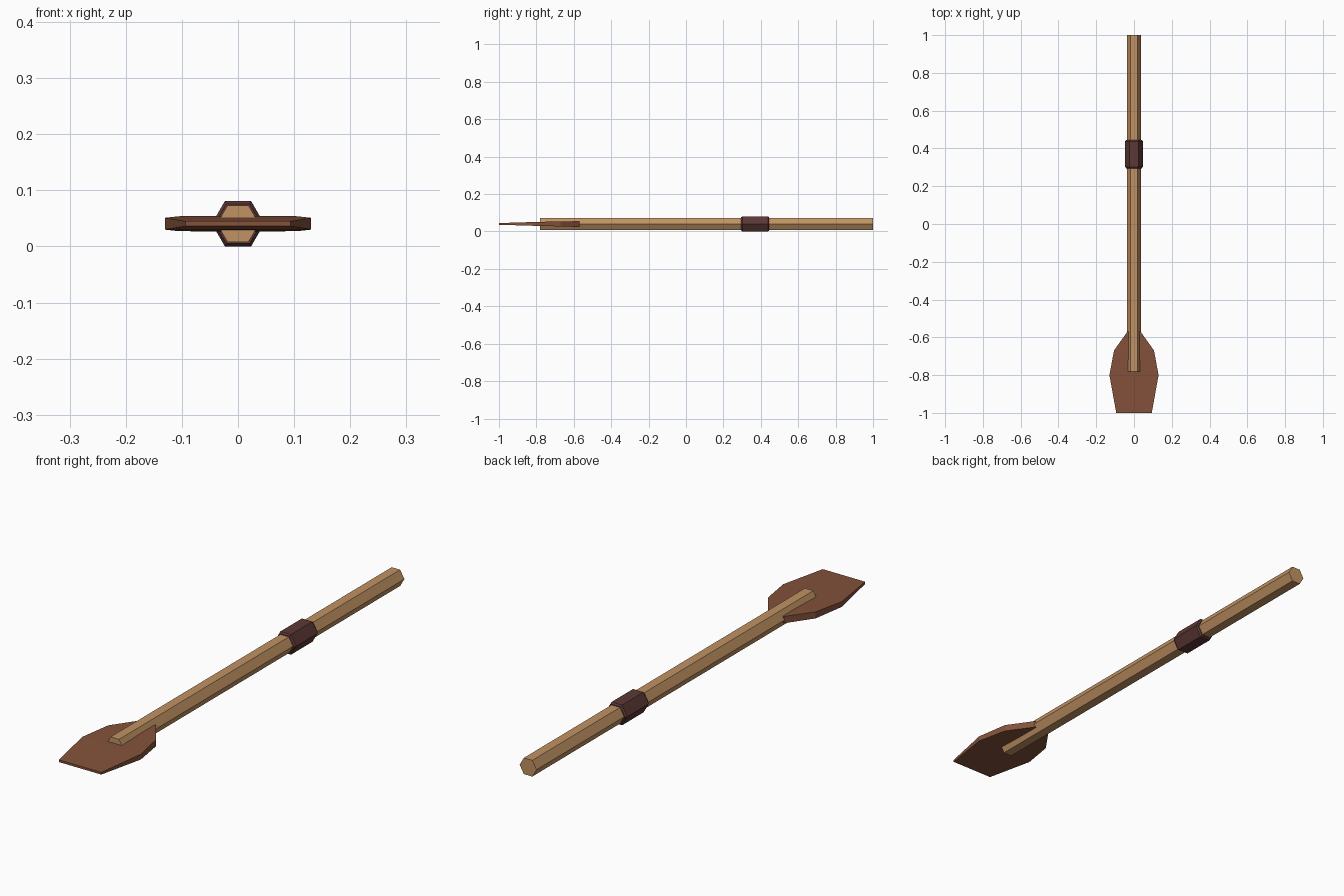
import bpy
import bmesh
import math

if "Cube" in bpy.data.objects:
    bpy.data.objects.remove(bpy.data.objects["Cube"])

ZC = 0.0405  # height of the paddle's long axis


def material(name, rgb):
    m = bpy.data.materials.new(name)
    m.diffuse_color = (*rgb, 1)
    m.use_nodes = True
    m.node_tree.nodes["Principled BSDF"].inputs["Base Color"].default_value = m.diffuse_color
    return m


wood = material("light_wood", (0.53, 0.29, 0.125))
brown = material("reddish_brown", (0.23, 0.085, 0.043))
dark = material("dark_leather", (0.105, 0.04, 0.036))


def loft(name, rings, mat):
    """Skin a closed solid through equal-length rings of points."""
    bm = bmesh.new()
    loops = [[bm.verts.new(p) for p in ring] for ring in rings]
    n = len(loops[0])
    for a, b in zip(loops, loops[1:]):
        for i in range(n):
            j = (i + 1) % n
            bm.faces.new((a[i], a[j], b[j], b[i]))
    bm.faces.new(loops[0])
    bm.faces.new(loops[-1])
    bmesh.ops.recalc_face_normals(bm, faces=bm.faces)
    mesh = bpy.data.meshes.new(name)
    bm.to_mesh(mesh)
    bm.free()
    mesh.materials.append(mat)
    ob = bpy.data.objects.new(name, mesh)
    bpy.context.collection.objects.link(ob)
    return ob


def hexagon(y, r):
    return [(r * math.cos(k * math.pi / 3), y, ZC + r * math.sin(k * math.pi / 3))
            for k in range(6)]


# Six-sided pole with a flat top
loft("shaft", [hexagon(-0.78, 0.0375), hexagon(1.0, 0.0375)], wood)

# Grip wrap with chamfered ends
loft("grip_wrap", [hexagon(0.295, 0.041), hexagon(0.302, 0.0467),
                   hexagon(0.438, 0.0467), hexagon(0.445, 0.041)], dark)

# Blade: (y, half width, half thickness), thinning towards the tip
stations = [(-1.0, 0.094, 0.0045), (-0.80, 0.13, 0.0105),
            (-0.67, 0.106, 0.0133), (-0.57, 0.035, 0.0137)]
loft("blade", [[(sx * w, y, ZC + sz * t) for sx, sz in
                ((-1, -1), (1, -1), (1, 1), (-1, 1))]
               for y, w, t in stations], brown)
